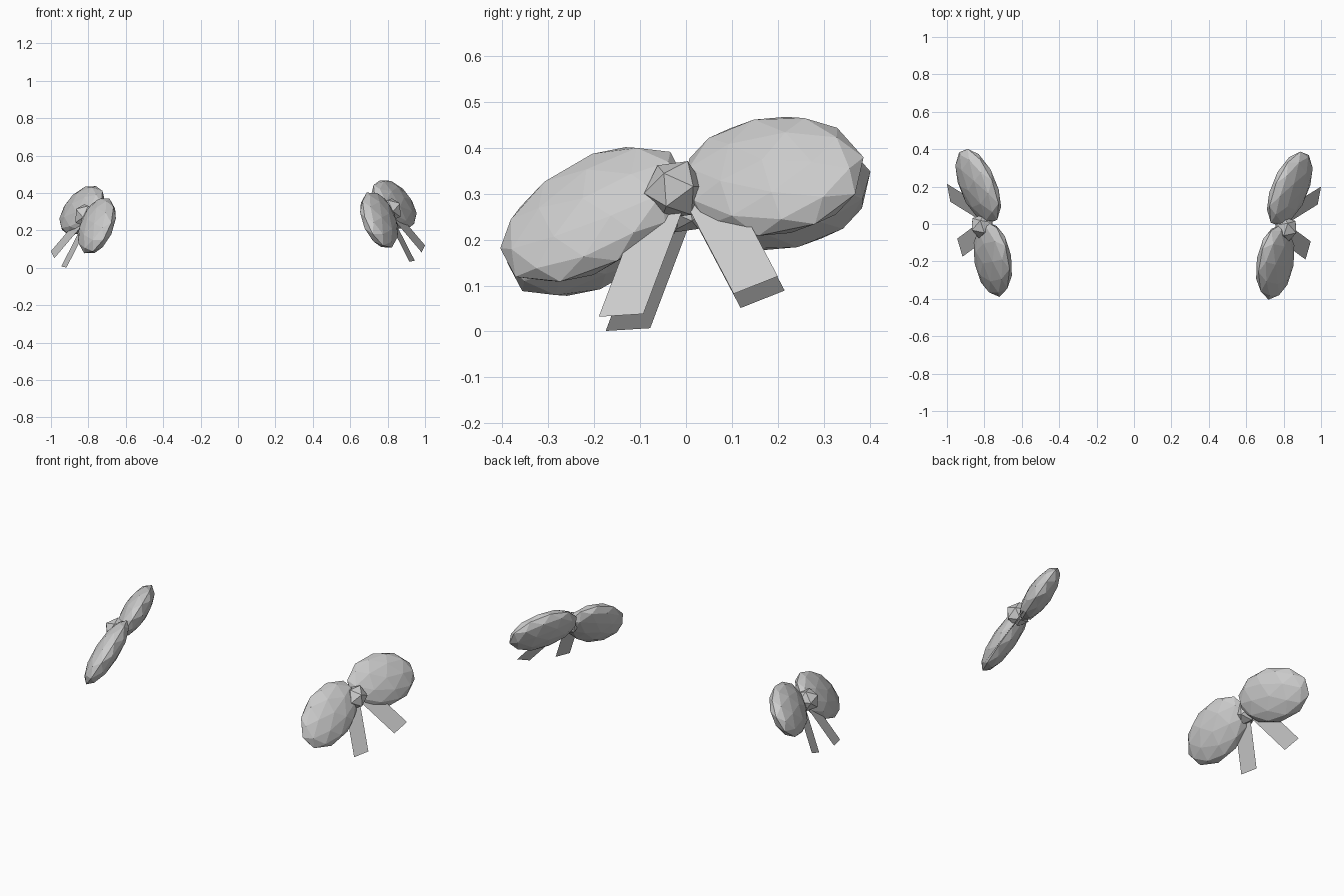
import bpy, bmesh
from mathutils import Matrix, Vector

cube = bpy.data.objects.get("Cube")
if cube:
    bpy.data.objects.remove(cube, do_unlink=True)

grey = bpy.data.materials.new("ribbon grey")
grey.use_nodes = True
GREY = (0.6, 0.6, 0.6, 1)
grey.diffuse_color = GREY
grey.node_tree.nodes["Principled BSDF"].inputs["Base Color"].default_value = GREY

# Direction both bows face, before mirroring
FACING = Vector((0.785, -0.33, 0.523)).normalized()
MIRROR = Matrix.Translation((0, 0.015, -0.031)) @ Matrix.Scale(-1, 4, (1, 0, 0))


def finish(name, bm, mirrored):
    """Place a part on its side and turn it into a flat shaded object."""
    if mirrored:
        bm.transform(MIRROR)
        bmesh.ops.reverse_faces(bm, faces=bm.faces)
    mesh = bpy.data.meshes.new(name)
    bm.to_mesh(mesh)
    bm.free()
    mesh.materials.append(grey)
    bpy.context.collection.objects.link(bpy.data.objects.new(name, mesh))


def ball(name, mirrored, detail, center, along, radii):
    """Low-poly ellipsoid lying in the plane of the bow."""
    along = Vector(along)
    along = (along - FACING * along.dot(FACING)).normalized()
    turn = Matrix((along, FACING.cross(along), FACING)).transposed().to_4x4()
    bm = bmesh.new()
    bmesh.ops.create_icosphere(bm, subdivisions=detail, radius=1)
    bm.transform(Matrix.Translation(center) @ turn @ Matrix.Diagonal((*radii, 1)))
    finish(name, bm, mirrored)


def tail(name, mirrored, corner_a, corner_b, run):
    """Flat ribbon from its loose end back up into the knot."""
    a, b, run = Vector(corner_a), Vector(corner_b), Vector(run)
    bm = bmesh.new()
    bm.faces.new([bm.verts.new(p) for p in (a, b, b + run, a + run)])
    finish(name, bm, mirrored)


for side, mirrored in (("left", False), ("right", True)):
    # Loops
    ball(side + "_front_loop", mirrored, 2, (0.755, -0.203, 0.255),
         (0.04, 0.868, 0.495), (0.224, 0.145, 0.067))
    ball(side + "_back_loop", mirrored, 2, (0.833, 0.188, 0.338),
         (0.375, 0.927, 0), (0.216, 0.152, 0.069))
    # Knot
    ball(side + "_knot", mirrored, 1, (0.812, -0.025, 0.308),
         (0, 0.5, 0.85), (0.07, 0.065, 0.07))
    # Ribbon tails
    tail(side + "_front_tail", mirrored, (0.917, -0.19, 0.032),
         (0.945, -0.093, 0.038), (-0.134, 0.099, 0.262))
    tail(side + "_back_tail", mirrored, (0.982, 0.104, 0.082),
         (1.0, 0.2, 0.12), (-0.2, -0.124, 0.235))
